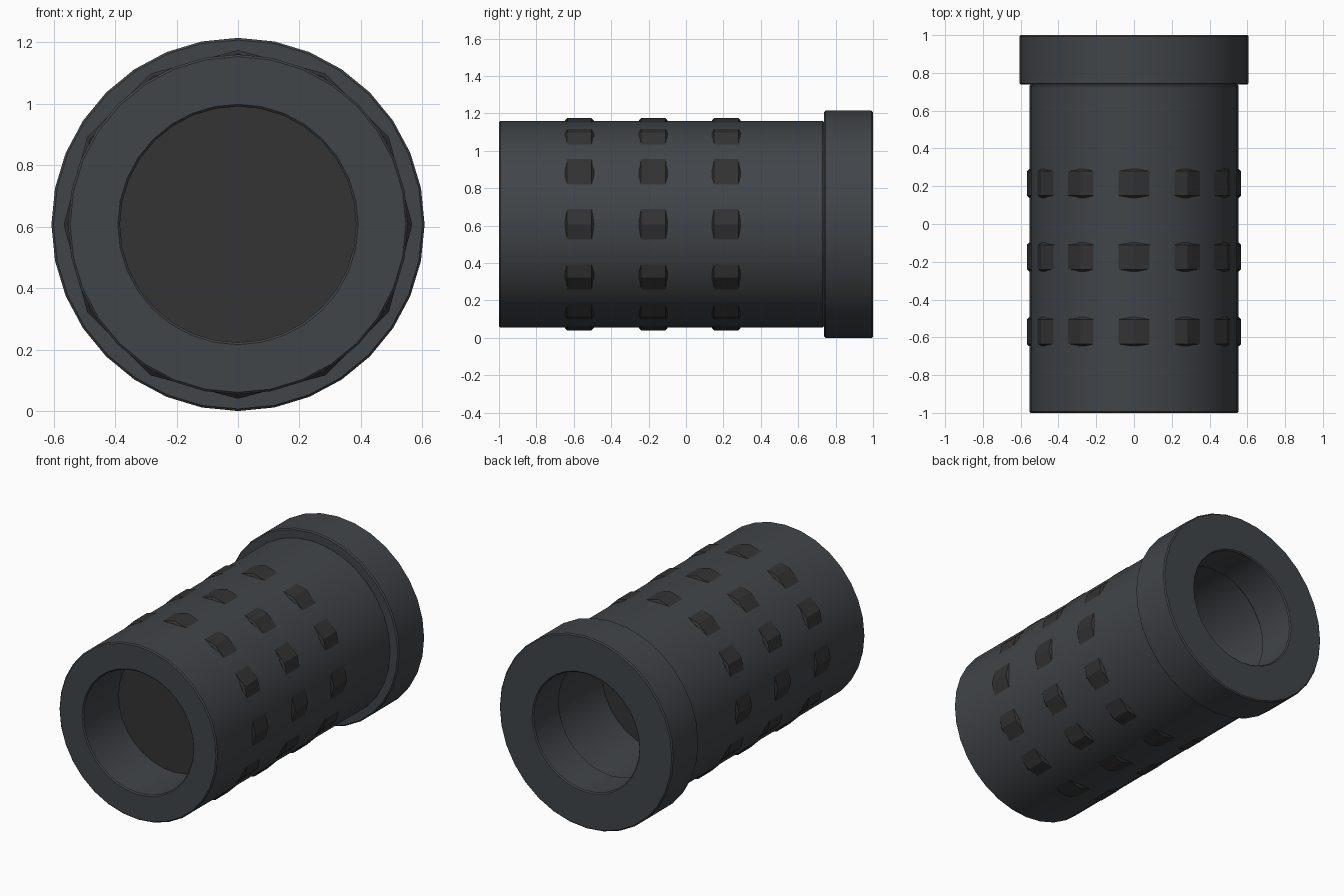
import bpy, math

if "Cube" in bpy.data.objects:
    bpy.data.objects.remove(bpy.data.objects["Cube"])

CZ = 0.607   # height of the long axis


def material(name, rgb):
    m = bpy.data.materials.new(name)
    m.diffuse_color = (*rgb, 1)
    m.use_nodes = True
    m.node_tree.nodes["Principled BSDF"].inputs["Base Color"].default_value = m.diffuse_color
    return m


shell_mat = material("dark_shell", (0.053, 0.059, 0.066))
insert_mat = material("charcoal_insert", (0.033, 0.033, 0.033))


def lathe(name, profile, sides, mat, closed=True):
    """Spin (radius, y) points around the long axis; open profiles end in flat caps."""
    n = len(profile)
    verts, faces = [], []
    for i in range(sides):
        a = 2 * math.pi * i / sides
        verts += [(r * math.cos(a), y, CZ + r * math.sin(a)) for r, y in profile]
    for i in range(sides):
        j = (i + 1) % sides
        for k in range(n if closed else n - 1):
            l = (k + 1) % n
            faces.append((i * n + k, i * n + l, j * n + l, j * n + k))
    if not closed:
        faces.append([i * n for i in range(sides)])
        faces.append([i * n + n - 1 for i in reversed(range(sides))])
    mesh = bpy.data.meshes.new(name)
    mesh.from_pydata(verts, [], faces)
    mesh.materials.append(mat)
    ob = bpy.data.objects.new(name, mesh)
    bpy.context.collection.objects.link(ob)
    bpy.ops.object.select_all(action='DESELECT')
    ob.select_set(True)
    bpy.context.view_layer.objects.active = ob
    bpy.ops.object.mode_set(mode='EDIT')
    bpy.ops.mesh.select_all(action='SELECT')
    bpy.ops.mesh.normals_make_consistent(inside=False)
    bpy.ops.object.mode_set(mode='OBJECT')
    bpy.ops.object.shade_smooth_by_angle(angle=math.radians(25))
    return ob


def tube(name, r_in, r_out, y0, y1, b=0.007):
    """Hollow cylinder with chamfered rims."""
    lathe(name, [(r_out - b, y0), (r_out, y0 + b), (r_out, y1 - b), (r_out - b, y1),
                 (r_in + b, y1), (r_in, y1 - b), (r_in, y0 + b), (r_in + b, y0)],
          32, shell_mat)


# Main barrel and the wider end collar
tube("barrel", 0.384, 0.553, -1.0, 0.738)
tube("collar", 0.37, 0.607, 0.738, 1.0)

# Twelve-sided inserts whose corners poke through the barrel as grip studs
for i, y in enumerate((-0.57, -0.175, 0.215)):
    h, r, b = 0.077, 0.567, 0.012
    lathe(f"grip_insert_{i + 1}",
          [(r - b, y - h), (r, y - h + b), (r, y + h - b), (r - b, y + h)],
          12, insert_mat, closed=False)
